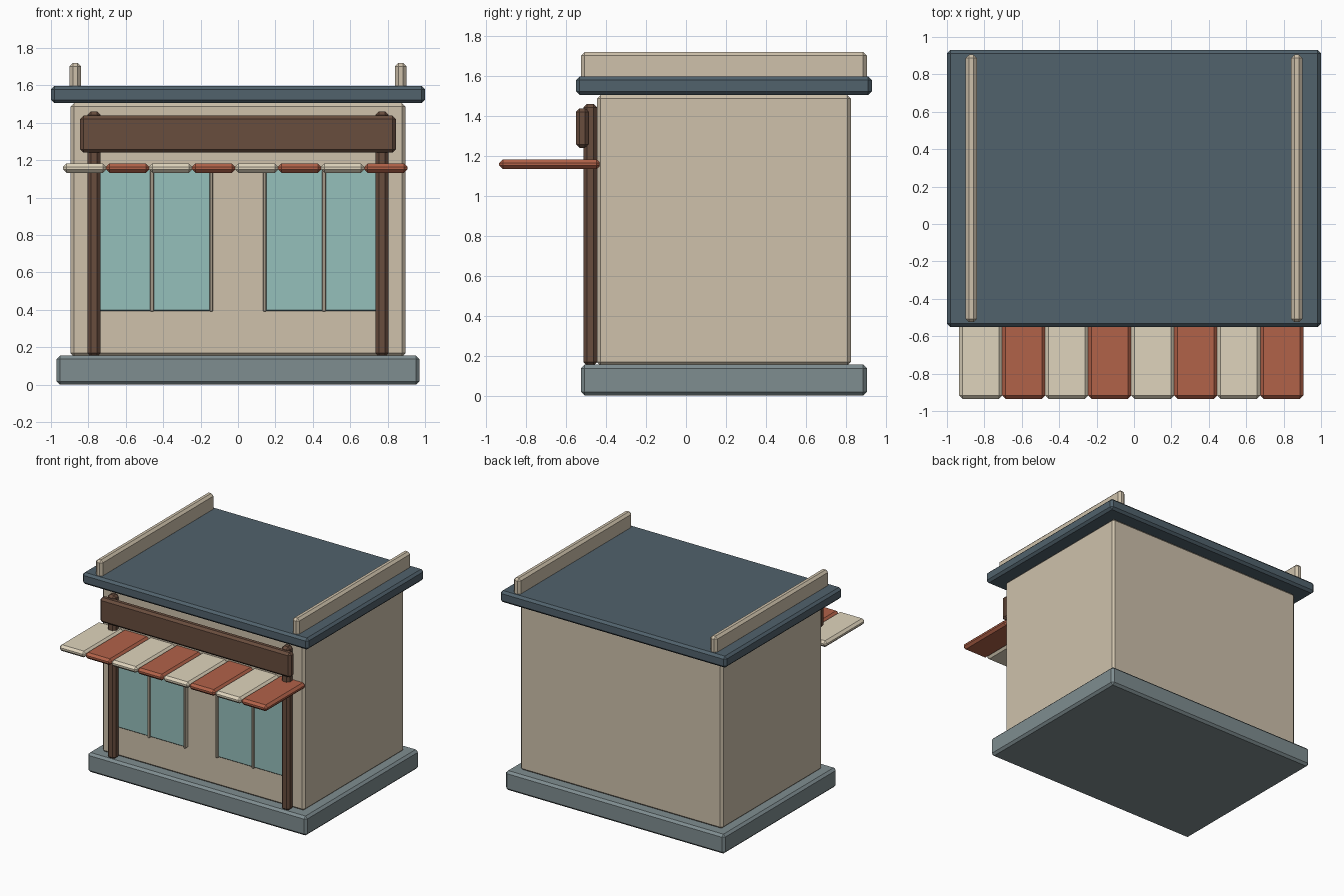
import bpy
import bmesh

if "Cube" in bpy.data.objects:
    bpy.data.objects.remove(bpy.data.objects["Cube"])


def material(name, rgb):
    mat = bpy.data.materials.new(name)
    mat.diffuse_color = tuple((c / 255) ** 2.2 for c in rgb) + (1.0,)
    mat.use_nodes = True
    mat.node_tree.nodes["Principled BSDF"].inputs["Base Color"].default_value = mat.diffuse_color
    return mat


PLASTER = material("plaster", (205, 192, 170))
STONE = material("stone", (126, 140, 143))
SLATE = material("slate", (82, 98, 108))
WOOD = material("wood", (104, 78, 64))
GLASS = material("glass", (148, 190, 186))
CREAM = material("cream", (222, 211, 187))
RED = material("red", (176, 98, 74))


def box(name, x, y, z, mat, bevel=0.018):
    """Chamfered box given (min, max) along each axis."""
    spans = (x, y, z)
    bm = bmesh.new()
    bmesh.ops.create_cube(bm, size=1)
    for v in bm.verts:
        for i, (a, b) in enumerate(spans):
            v.co[i] *= b - a
    mesh = bpy.data.meshes.new(name)
    bm.to_mesh(mesh)
    bm.free()
    mesh.materials.append(mat)
    obj = bpy.data.objects.new(name, mesh)
    obj.location = [(a + b) / 2 for a, b in spans]
    bpy.context.collection.objects.link(obj)
    mod = obj.modifiers.new("chamfer", 'BEVEL')
    mod.width = bevel
    mod.segments = 1
    return obj


def around(c, w):
    return (c - w / 2, c + w / 2)


# Main building masses
box("foundation", (-0.97, 0.97), (-0.525, 0.905), (0, 0.155), STONE)
box("walls", (-0.895, 0.895), (-0.445, 0.825), (0.15, 1.505), PLASTER)
box("roof_slab", (-1, 1), (-0.55, 0.93), (1.505, 1.597), SLATE)

# Parts repeated on the left and right
for side, s in (("left", -1), ("right", 1)):
    box(f"{side}_parapet", around(0.87 * s, 0.06), (-0.525, 0.905),
        (1.58, 1.72), PLASTER)
    box(f"{side}_post", around(0.77 * s, 0.07), (-0.513, -0.445),
        (0.15, 1.46), WOOD)
    box(f"{side}_window_glass", around(0.46 * s, 0.64), (-0.462, -0.43),
        (0.395, 1.165), GLASS, 0.005)
    for i in (-1, 0, 1):
        box(f"{side}_window_bar_{i + 2}", around(0.46 * s + 0.317 * i, 0.02),
            (-0.478, -0.44), (0.39, 1.17), PLASTER, 0.005)

# Blank sign board
box("sign_board", (-0.845, 0.845), (-0.55, -0.487), (1.24, 1.438), WOOD)

# Striped awning
for i in range(8):
    box(f"awning_stripe_{i + 1}", around(-0.82 + 0.23 * i, 0.23),
        (-0.935, -0.43), (1.133, 1.183), RED if i % 2 else CREAM)
